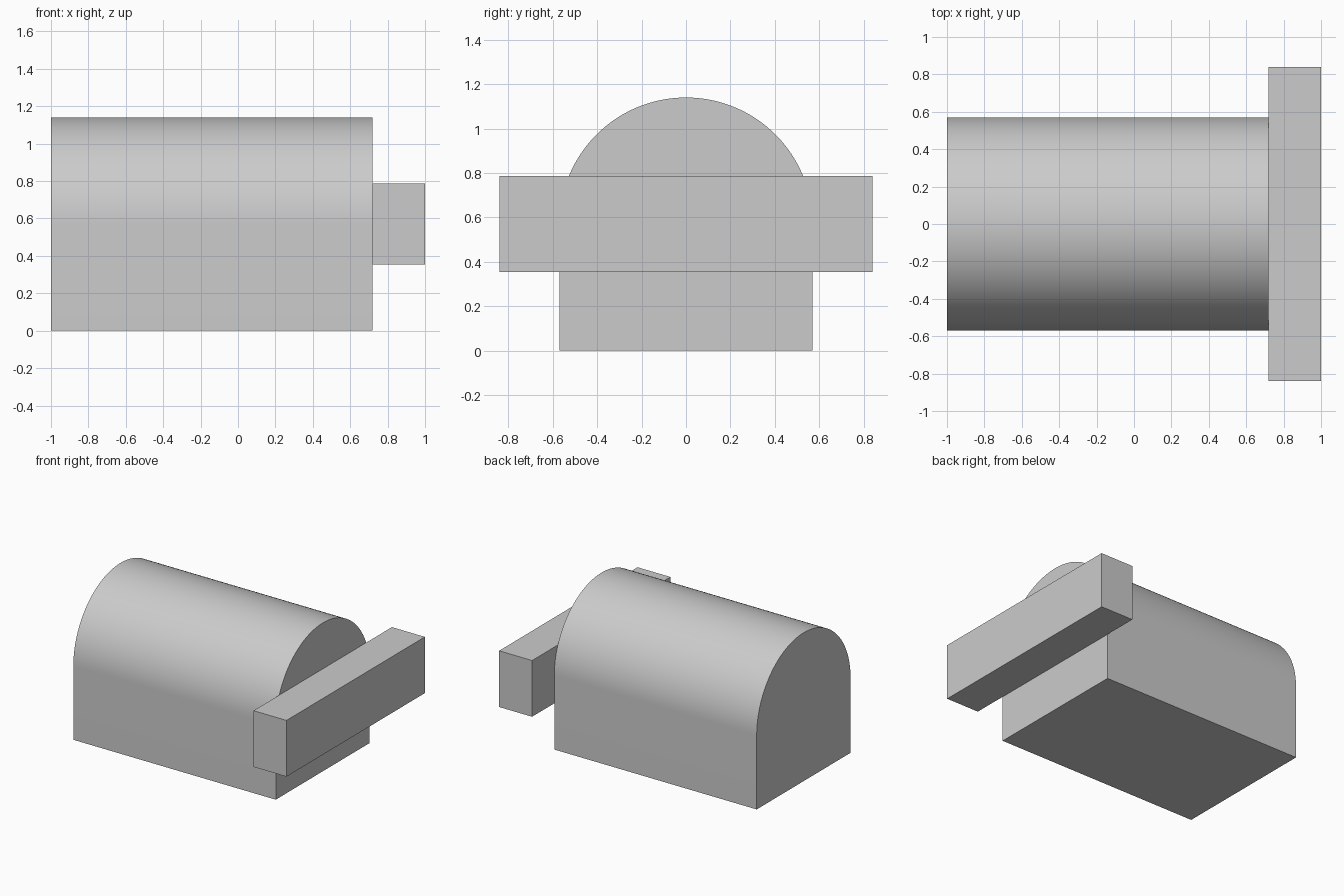
import bpy
import bmesh
from math import cos, sin, pi, radians

cube = bpy.data.objects.get("Cube")
if cube:
    bpy.data.objects.remove(cube, do_unlink=True)

# Single plain grey
grey = bpy.data.materials.new("light grey")
grey.use_nodes = True
colour = (0.6, 0.6, 0.6, 1)
grey.diffuse_color = colour
grey.node_tree.nodes["Principled BSDF"].inputs["Base Color"].default_value = colour


def extrude_profile(name, profile, x_start, x_end):
    """Extrude a closed (y, z) outline along x into a solid part."""
    bm = bmesh.new()
    face = bm.faces.new([bm.verts.new((x_start, y, z)) for y, z in profile])
    result = bmesh.ops.extrude_face_region(bm, geom=[face], use_keep_orig=True)
    moved = [g for g in result["geom"] if isinstance(g, bmesh.types.BMVert)]
    bmesh.ops.translate(bm, verts=moved, vec=(x_end - x_start, 0, 0))
    bmesh.ops.recalc_face_normals(bm, faces=bm.faces)
    mesh = bpy.data.meshes.new(name)
    bm.to_mesh(mesh)
    bm.free()
    mesh.materials.append(grey)
    obj = bpy.data.objects.new(name, mesh)
    bpy.context.collection.objects.link(obj)
    return obj


# Body: square base with a half-round top
radius = 0.57
segments = 64
arch = [(radius * cos(pi * i / segments), radius + radius * sin(pi * i / segments))
        for i in range(segments + 1)]
body = extrude_profile("arched_body", [(-radius, 0), (radius, 0)] + arch, -1, 0.72)

# Crossbar fixed to the left end
half, low, high = 0.84, 0.355, 0.787
extrude_profile("end_crossbar",
                [(-half, low), (half, low), (half, high), (-half, high)], 0.72, 1)

# Smooth the arch and keep the end edges sharp
bpy.ops.object.select_all(action="DESELECT")
body.select_set(True)
bpy.context.view_layer.objects.active = body
bpy.ops.object.shade_smooth_by_angle(angle=radians(30))
